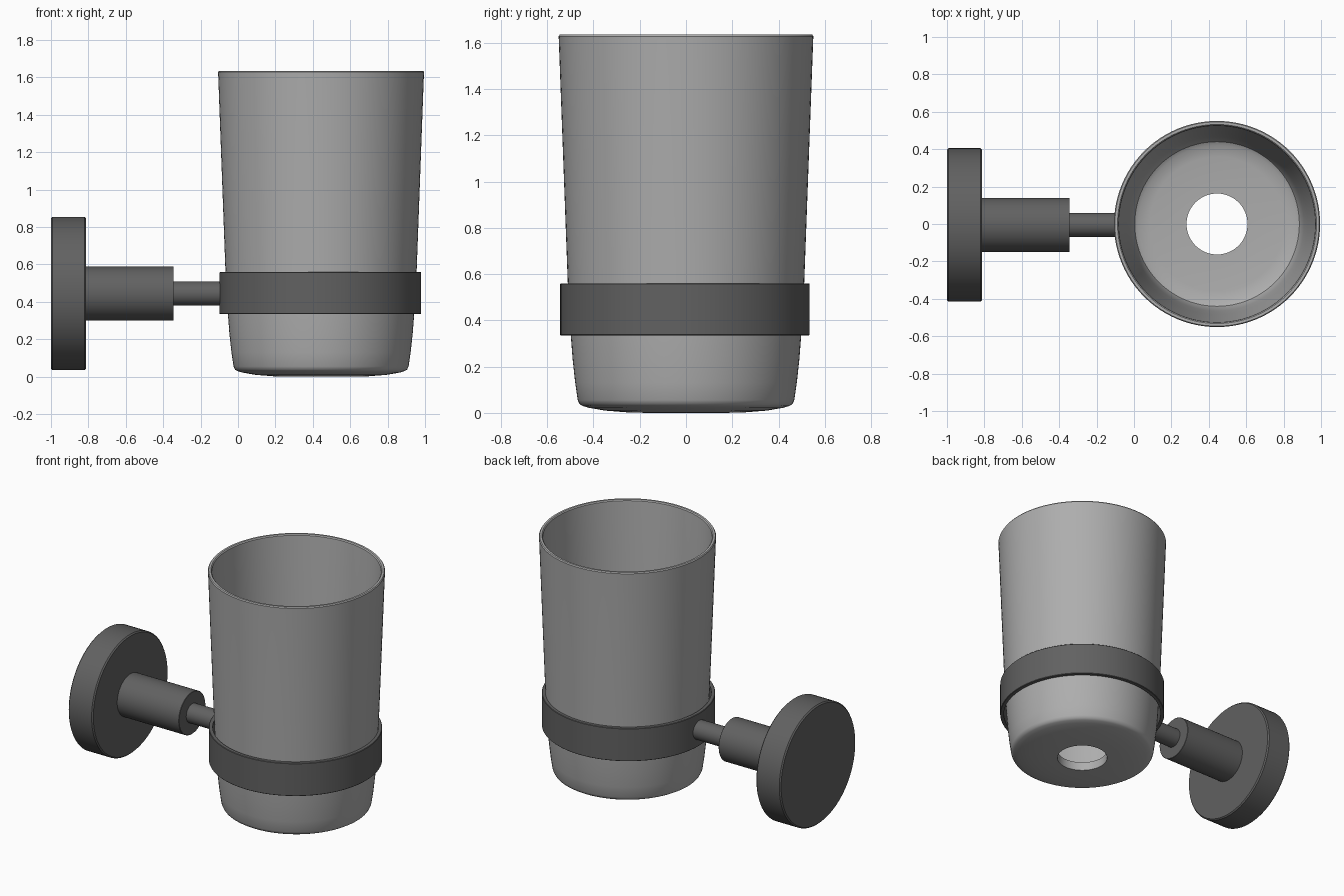
import bpy, bmesh, math
from mathutils import Matrix

default = bpy.data.objects.get("Cube")
if default:
    bpy.data.objects.remove(default, do_unlink=True)


def material(name, value):
    m = bpy.data.materials.new(name)
    m.use_nodes = True
    color = (value, value, value, 1)
    m.diffuse_color = color
    m.node_tree.nodes["Principled BSDF"].inputs["Base Color"].default_value = color
    return m


LIGHT = material("light grey", 0.42)
DARK = material("dark grey", 0.12)


def lathe(name, profile, mat, matrix, closed=False, steps=96):
    """Spin (radius, height) points round the local z axis."""
    bm = bmesh.new()
    points = profile + profile[:1] if closed else profile
    verts = [bm.verts.new((r, 0, h)) for r, h in points]
    edges = [bm.edges.new(pair) for pair in zip(verts, verts[1:])]
    bmesh.ops.spin(bm, geom=verts + edges, axis=(0, 0, 1), cent=(0, 0, 0),
                   angle=math.tau, steps=steps)
    bmesh.ops.remove_doubles(bm, verts=bm.verts, dist=0.0001)
    bmesh.ops.recalc_face_normals(bm, faces=bm.faces)
    mesh = bpy.data.meshes.new(name)
    bm.to_mesh(mesh)
    bm.free()
    mesh.materials.append(mat)
    obj = bpy.data.objects.new(name, mesh)
    bpy.context.collection.objects.link(obj)
    obj.matrix_world = matrix
    bpy.ops.object.select_all(action="DESELECT")
    obj.select_set(True)
    bpy.context.view_layer.objects.active = obj
    bpy.ops.object.shade_smooth_by_angle(angle=math.radians(35))
    return obj


def disc(name, radius, start, end, bevel=0.006):
    """Solid cylinder along x with softened rims."""
    profile = [(0, start), (radius - bevel, start), (radius, start + bevel),
               (radius, end - bevel), (radius - bevel, end), (0, end)]
    place = Matrix.Translation((0, -0.005, 0.445)) @ Matrix.Rotation(math.pi / 2, 4, "Y")
    return lathe(name, profile, DARK, place)


# Tumbler with a rounded foot, thin wall and a drain hole
tumbler = [(0.163, 0.0), (0.25, 0.002), (0.35, 0.01), (0.42, 0.022), (0.447, 0.03),
           (0.46, 0.038), (0.468, 0.055), (0.479, 0.13), (0.49, 0.23), (0.498, 0.335),
           (0.511, 0.56), (0.55, 1.615), (0.551, 1.628), (0.546, 1.635),
           (0.532, 1.635), (0.526, 1.628), (0.525, 1.615),
           (0.484, 0.56), (0.465, 0.25), (0.45, 0.11), (0.44, 0.085),
           (0.42, 0.073), (0.36, 0.064), (0.163, 0.06)]
lathe("tumbler", tumbler, LIGHT, Matrix.Translation((0.444, 0, 0)), closed=True)

# Holder ring round the tumbler
ring = [(0.515, 0.335), (0.536, 0.335), (0.539, 0.338), (0.539, 0.557),
        (0.536, 0.56), (0.515, 0.56)]
lathe("holder_ring", ring, DARK, Matrix.Translation((0.44, -0.005, 0)), closed=True)

# Wall plate, thick stem and thin rod
disc("wall_plate", 0.41, -1.0, -0.813, 0.008)
disc("stem", 0.144, -0.82, -0.344, 0.002)
disc("rod", 0.065, -0.35, -0.08, 0.001)
